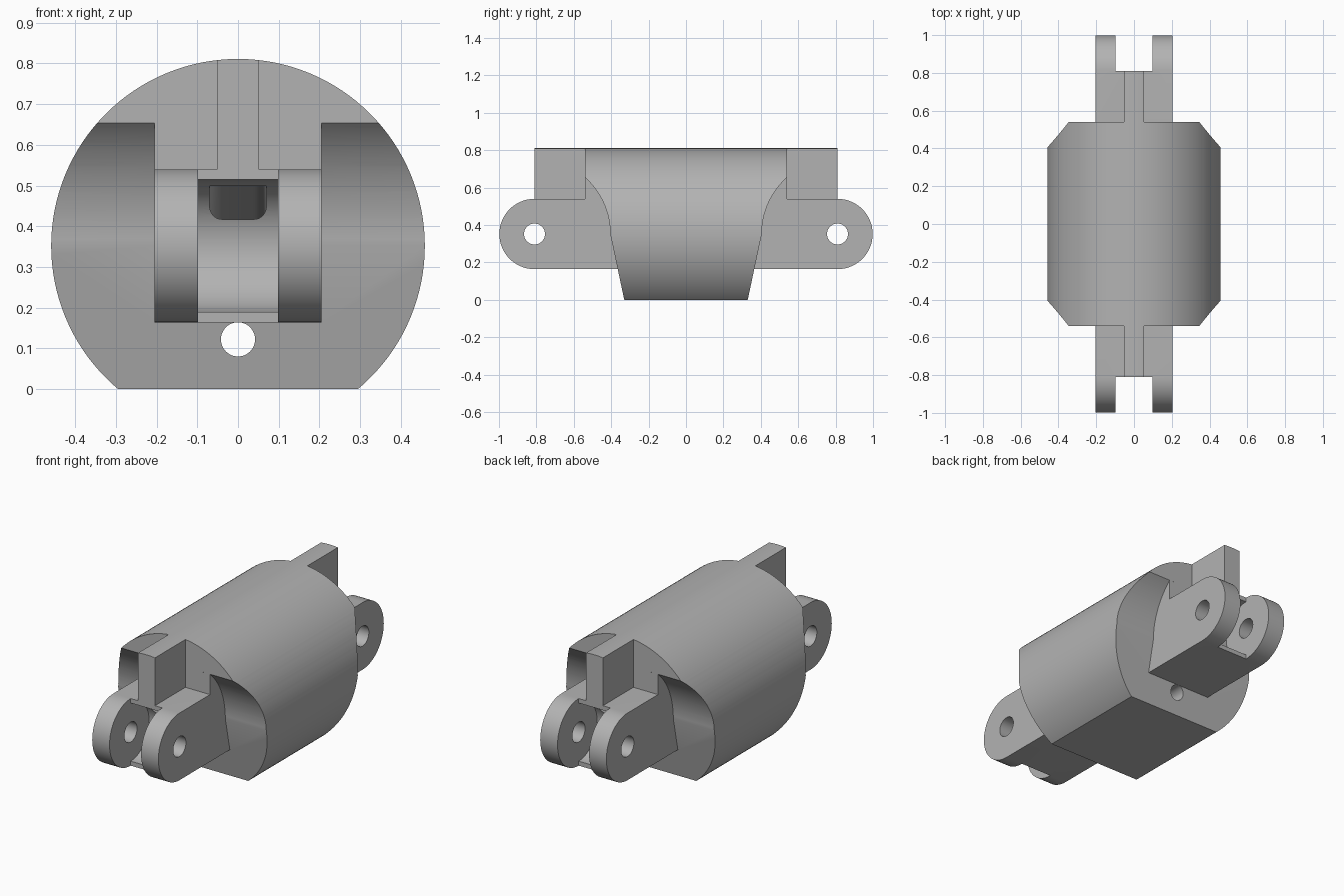
import bpy, bmesh
from math import sin, cos, radians
from mathutils import Vector

if "Cube" in bpy.data.objects:
    bpy.data.objects.remove(bpy.data.objects["Cube"])

# Main dimensions: body axis height, body radius, pin distance
AXIS, RADIUS, PIN = 0.352, 0.459, 0.81

grey = bpy.data.materials.new("plain_grey")
grey.use_nodes = True
colour = (0.45, 0.45, 0.45, 1)
grey.diffuse_color = colour
grey.node_tree.nodes["Principled BSDF"].inputs["Base Color"].default_value = colour


def arc(cu, cv, r, start, end, steps):
    angles = [radians(start + (end - start) * i / steps) for i in range(steps + 1)]
    return [(cu + r * cos(a), cv + r * sin(a)) for a in angles]


def circle(cu, cv, r, steps=48):
    return arc(cu, cv, r, 0, 360, steps)[:-1]


def mirrored(half):
    """Close a half profile with its reflection in the first coordinate."""
    return half + [(-u, v) for u, v in reversed(half)]


def prism(name, points, sweep):
    """Extrude a closed loop of 3D points along a vector."""
    bm = bmesh.new()
    face = bm.faces.new([bm.verts.new(p) for p in points])
    grown = bmesh.ops.extrude_face_region(bm, geom=[face], use_keep_orig=True)
    moved = [v for v in grown["geom"] if isinstance(v, bmesh.types.BMVert)]
    bmesh.ops.translate(bm, vec=Vector(sweep), verts=moved)
    bmesh.ops.recalc_face_normals(bm, faces=bm.faces)
    mesh = bpy.data.meshes.new(name)
    bm.to_mesh(mesh)
    bm.free()
    mesh.materials.append(grey)
    obj = bpy.data.objects.new(name, mesh)
    bpy.context.collection.objects.link(obj)
    return obj


def along_x(name, profile, half):
    return prism(name, [(-half, y, z) for y, z in profile], (2 * half, 0, 0))


def along_y(name, profile, half):
    return prism(name, [(x, -half, z) for x, z in profile], (0, 2 * half, 0))


def combine(target, tool, operation):
    mod = target.modifiers.new(tool.name, "BOOLEAN")
    mod.operation, mod.object, mod.solver = operation, tool, "EXACT"
    bpy.context.view_layer.objects.active = target
    bpy.ops.object.modifier_apply(modifier=mod.name)
    bpy.data.objects.remove(tool)


# Body side profile: sloped ends, concave scoops about the pins
scoop = arc(PIN, AXIS, 0.405, 180, 131.8, 20)
body = along_x("link_body", mirrored([(0.33, 0)] + scoop + [(0.54, 0.9)]), 0.6)

# Central core with rounded lugs at both ends
lug = arc(PIN, AXIS, 0.188, -90, 90, 32)
core = along_x("lug_core", mirrored(lug + [(0.54, 0.54), (0.54, 0.7)]), 0.205)
combine(body, core, "UNION")

# Thin upright fin along the top
fin = along_x("top_fin", mirrored([(PIN, 0.53), (PIN, 0.9)]), 0.052)
combine(body, fin, "UNION")

# Round outer envelope
envelope = along_y("round_envelope", circle(0, AXIS, RADIUS, 128), 1.2)
combine(body, envelope, "INTERSECT")

# Fork slots, pin holes and sloping inner passage at each end
for side in (-1, 1):
    slot = [(PIN, 0.1)] + arc(PIN, AXIS, 0.163, 270, 90, 40)
    slot += [(PIN, 0.6), (1.1, 0.6), (1.1, 0.1)]
    combine(body, along_x("fork_slot", [(side * y, z) for y, z in slot], 0.098), "DIFFERENCE")
    hole = circle(side * PIN, AXIS, 0.056)
    combine(body, along_x("pin_hole", hole, 0.3), "DIFFERENCE")
    rounded = mirrored(arc(0.04, 0.463, 0.03, -90, 0, 8) + arc(0.04, 0.493, 0.03, 0, 90, 8))
    passage = prism("passage", [(x, side * 0.74, z) for x, z in rounded],
                    (0, -side * 0.74, -0.148))
    combine(body, passage, "DIFFERENCE")

# Lengthwise bore near the base
combine(body, along_y("base_bore", circle(0, 0.122, 0.042), 1.2), "DIFFERENCE")

# Smooth curved faces, keep machined edges crisp
bpy.ops.object.select_all(action="DESELECT")
body.select_set(True)
bpy.context.view_layer.objects.active = body
bpy.ops.object.shade_smooth_by_angle(angle=radians(20))
